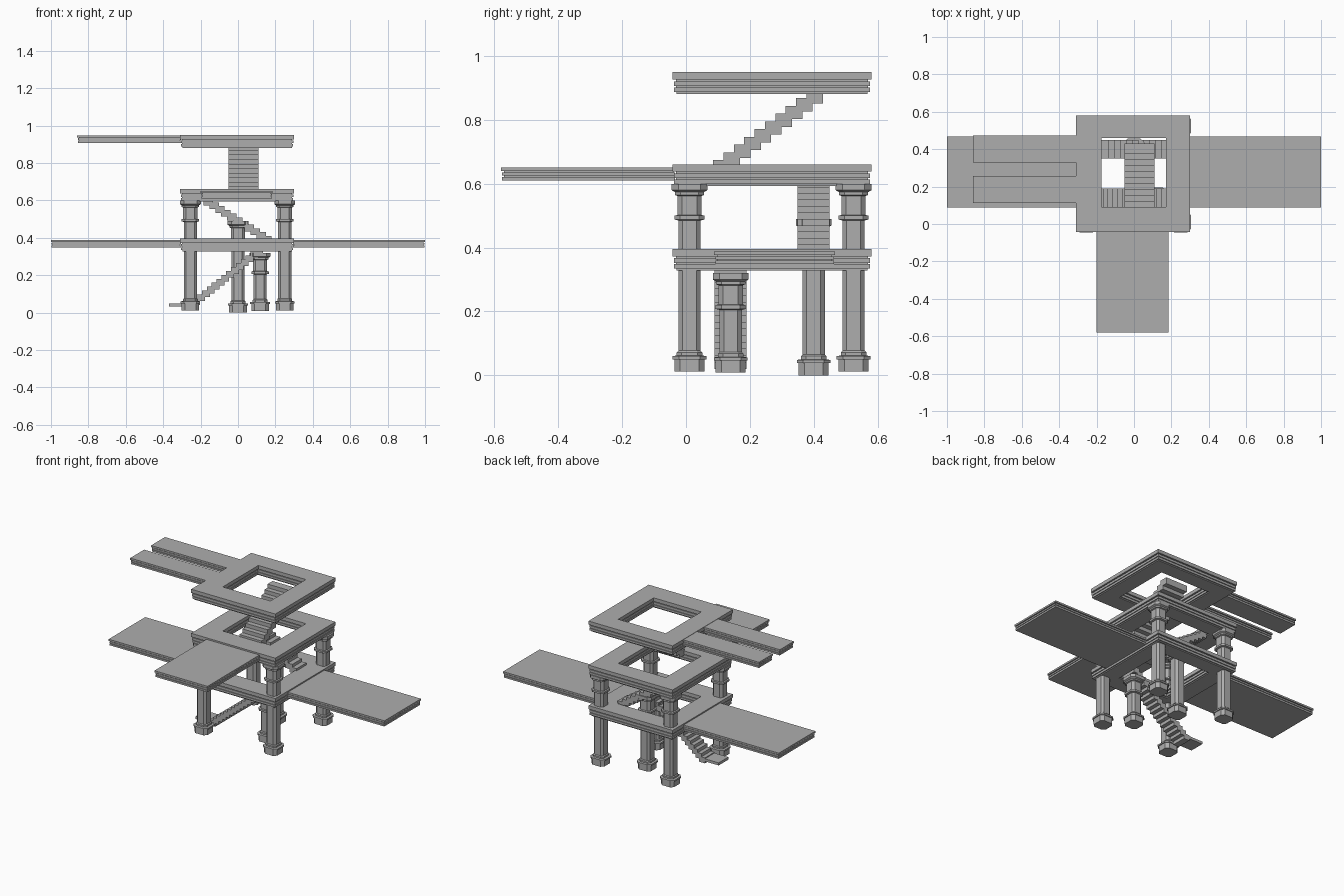
import bpy
import bmesh

cube = bpy.data.objects.get("Cube")
if cube:
    bpy.data.objects.remove(cube, do_unlink=True)

stone = bpy.data.materials.new("grey stone")
stone.use_nodes = True
GREY = (0.42, 0.42, 0.42, 1)
stone.diffuse_color = GREY
stone.node_tree.nodes["Principled BSDF"].inputs["Base Color"].default_value = GREY


def finish(bm, name):
    bmesh.ops.recalc_face_normals(bm, faces=bm.faces)
    mesh = bpy.data.meshes.new(name)
    bm.to_mesh(mesh)
    bm.free()
    mesh.materials.append(stone)
    obj = bpy.data.objects.new(name, mesh)
    bpy.context.collection.objects.link(obj)
    return obj


def rect(x0, x1, y0, y1, z, cut=0):
    """Rectangle corners, optionally with the corners cut off."""
    if not cut:
        return [(x0, y0, z), (x1, y0, z), (x1, y1, z), (x0, y1, z)]
    return [(x0 + cut, y0, z), (x1 - cut, y0, z), (x1, y0 + cut, z), (x1, y1 - cut, z),
            (x1 - cut, y1, z), (x0 + cut, y1, z), (x0, y1 - cut, z), (x0, y0 + cut, z)]


def loft(bm, rings, loop=False):
    """Join rings with quads; cap the ends or close the rings into a loop."""
    rows = [[bm.verts.new(p) for p in ring] for ring in rings]
    n = len(rows[0])
    pairs = list(zip(rows, rows[1:]))
    if loop:
        pairs.append((rows[-1], rows[0]))
    else:
        bm.faces.new(rows[0])
        bm.faces.new(rows[-1])
    for a, b in pairs:
        for i in range(n):
            j = (i + 1) % n
            bm.faces.new((a[i], a[j], b[j], b[i]))


def box(bm, x0, x1, y0, y1, z0, z1):
    loft(bm, [rect(x0, x1, y0, y1, z) for z in (z0, z1)])


# Layered edge moulding: (inset, fraction of height)
DECK_EDGE = [(.012, 0), (.012, .1), (.005, .1), (.005, .3), (.01, .3), (.01, .36),
             (.004, .36), (.004, .58), (.01, .58), (.01, .66), (0, .66), (0, 1)]
WING_EDGE = [(.004, 0), (.004, .28), (.009, .28), (.009, .38), (.004, .38),
             (.004, .62), (.009, .62), (.009, .72), (0, .72), (0, 1)]


def deck(name, z0, z1):
    """Square platform with a stairwell through it."""
    bm = bmesh.new()
    outer, inner = [], []
    for d, f in DECK_EDGE:
        z = z0 + f * (z1 - z0)
        outer.append(rect(-.31 + d, .30 - d, -.042 + d, .581 - d, z))
        inner.append(rect(-.175 - d, .17 + d, .092 - d, .46 + d, z))
    loft(bm, outer + inner[::-1], loop=True)
    finish(bm, name)


def wing(name, x0, x1, y0, y1, z0, z1):
    """Long slab running out from a platform."""
    bm = bmesh.new()
    loft(bm, [rect(x0 + d, x1 - d, y0 + d, y1 - d, z0 + f * (z1 - z0)) for d, f in WING_EDGE])
    finish(bm, name)


# Pillar mouldings: (half width, height above the foot / below the head)
FOOT = [(.047, 0), (.047, .038), (.053, .038), (.053, .048), (.04, .05), (.04, .06), (.035, .065)]
HEAD = [(.035, .115), (.047, .112), (.047, .1), (.038, .098), (.038, .038),
        (.046, .035), (.046, .026), (.056, .02), (.056, 0)]


def pillar(name, x, y, z0, z1):
    bm = bmesh.new()
    profile = [(r, z0 + h) for r, h in FOOT] + [(r, z1 - h) for r, h in HEAD]
    loft(bm, [rect(x - r, x + r, y - r, y + r, z, r * .38) for r, z in profile])
    finish(bm, name)


def stairs(name, axis, start, end, side0, side1, z0, z1, count, thick=.036):
    """Open flight of overlapping block steps along x or y."""
    bm = bmesh.new()
    run, rise = (end - start) / count, (z1 - z0) / count
    for i in range(count):
        a = start + run * i
        lo, hi = sorted((a, a + run * 1.6))
        top = z0 + rise * (i + 1)
        span = (lo, hi, side0, side1) if axis == "x" else (side0, side1, lo, hi)
        box(bm, *span, top - thick, top)
    return finish(bm, name)


# Platforms
deck("lower_deck", .328, .396)
deck("middle_deck", .593, .661)
deck("upper_deck", .881, .95)

# Walkways
wing("lower_walkway_right", -1, -.3, .088, .467, .348, .388)
wing("lower_walkway_left", .29, 1, .088, .467, .348, .388)
wing("middle_walkway_front", -.2, .185, -.58, -.03, .61, .651)
wing("upper_walkway_back", -.86, -.3, .328, .472, .908, .948)
wing("upper_walkway_front", -.86, -.3, .112, .256, .908, .948)

# Pillars: four at the corners, two carrying the stairs
for side, x in (("right", -.255), ("left", .25)):
    for end, y in (("front", .011), ("back", .525)):
        pillar(f"{end}_{side}_pillar", x, y, .012, .6)
pillar("lower_stair_pillar", .118, .14, .008, .32)
pillar("middle_stair_pillar", 0, .4, 0, .49)

# Stairs and the entry landing
stairs("lower_stairs", "x", -.27, .17, .09, .19, .035, .39, 17)
stairs("middle_stairs", "x", .18, -.165, .35, .45, .39, .61, 11)
stairs("upper_stairs", "y", .085, .41, -.05, .11, .65, .893, 10, .042)
bm = bmesh.new()
box(bm, -.37, -.25, .09, .19, .033, .05)
finish(bm, "entry_landing")
